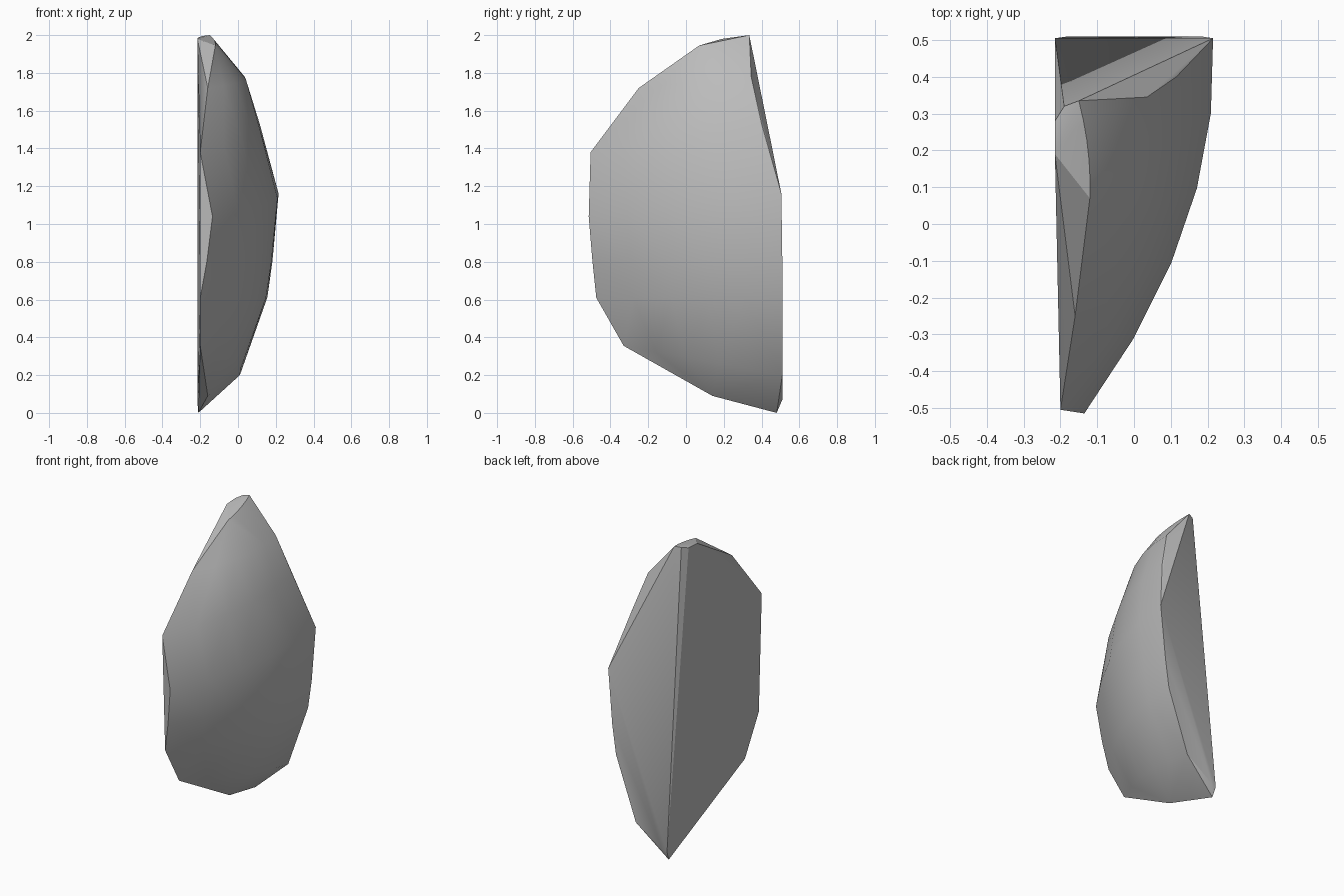
import bpy, bmesh, math
from mathutils import Vector

cube = bpy.data.objects.get("Cube")
if cube:
    bpy.data.objects.remove(cube, do_unlink=True)

# Single stone colour
stone = bpy.data.materials.new("grey_stone")
stone.use_nodes = True
grey = (0.5, 0.5, 0.5, 1)
stone.diffuse_color = grey
stone.node_tree.nodes["Principled BSDF"].inputs["Base Color"].default_value = grey

# Ribs of the domed side: back end, front end, outward bulge
ribs = [
    ((-0.15, 0.335, 2.0), (-0.12, 0.07, 1.945), 0.01),
    ((0.035, 0.345, 1.78), (-0.16, -0.25, 1.72), 0.07),
    ((0.115, 0.40, 1.53), (-0.20, -0.505, 1.38), 0.10),
    ((0.215, 0.505, 1.16), (-0.135, -0.515, 1.04), 0.10),
    ((0.182, 0.51, 0.8), (-0.165, -0.495, 0.8), 0.10),
    ((0.155, 0.51, 0.61), (-0.20, -0.475, 0.61), 0.10),
    ((0.01, 0.51, 0.2), (-0.20, -0.33, 0.355), 0.07),
]
# Corners of the broken flat sides: tip and foot
corners = [
    (-0.19, 0.32, 1.995), (-0.215, 0.28, 1.985), (-0.215, 0.19, 1.98),
    (-0.16, 0.14, 0.09), (-0.215, 0.505, 0.06), (-0.18, 0.51, 0.07),
    (-0.21, 0.48, 0),
]

points = [Vector(c) for c in corners]
steps = 5
for back, front, bulge in ribs:
    for i in range(steps + 1):
        t = i / steps
        p = Vector(back).lerp(Vector(front), t)
        p.x += 4 * bulge * t * (1 - t)
        points.append(p)

# Shard: hull around the ribs and corners
bm = bmesh.new()
for p in points:
    bm.verts.new(p)
hull = bmesh.ops.convex_hull(bm, input=bm.verts)
loose = {g for g in hull["geom_interior"] + hull["geom_unused"]
         if isinstance(g, bmesh.types.BMVert)}
bmesh.ops.delete(bm, geom=list(loose), context="VERTS")
bmesh.ops.recalc_face_normals(bm, faces=bm.faces)
mesh = bpy.data.meshes.new("stone_shard")
bm.to_mesh(mesh)
bm.free()
mesh.materials.append(stone)

shard = bpy.data.objects.new("stone_shard", mesh)
bpy.context.collection.objects.link(shard)
bpy.ops.object.select_all(action="DESELECT")
shard.select_set(True)
bpy.context.view_layer.objects.active = shard
bpy.ops.object.shade_smooth_by_angle(angle=math.radians(30))
